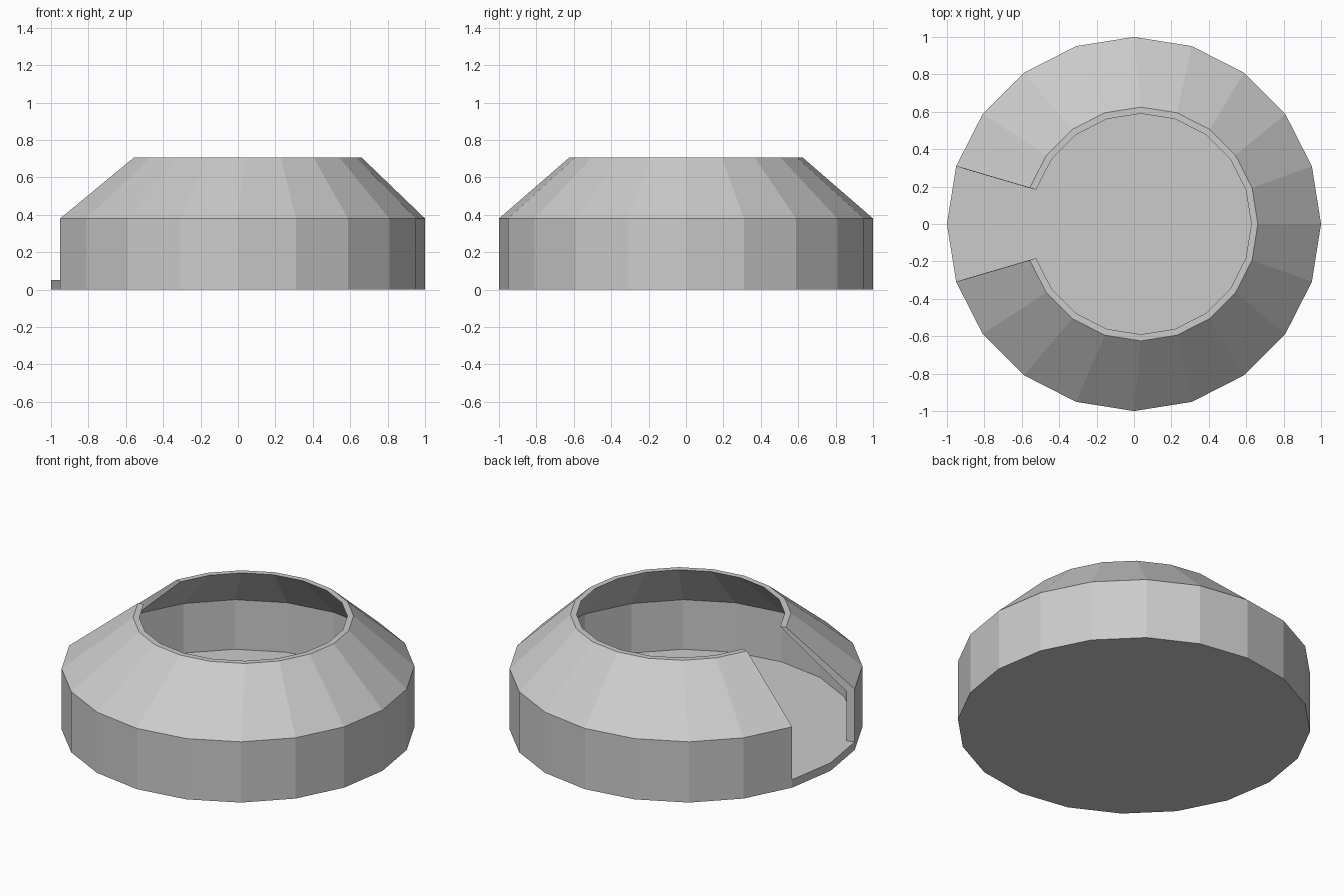
import bpy, bmesh
from math import cos, sin, radians

if "Cube" in bpy.data.objects:
    bpy.data.objects.remove(bpy.data.objects["Cube"])

SIDES = 20
STEP = 360 / SIDES

# Bowl section: radius, height, x offset (the top opening sits slightly off centre)
profile = [
    (1.0, 0.0, 0.0),      # outer foot
    (1.0, 0.05, 0.0),     # floor level outside
    (1.0, 0.38, 0.0),     # shoulder
    (0.625, 0.705, 0.037),  # outer lip
    (0.59, 0.705, 0.037),   # inner lip
    (0.95, 0.36, 0.0),    # inner shoulder
    (0.95, 0.05, 0.0),    # floor level inside
]

bm = bmesh.new()


def ring_point(angle, r, z, dx):
    a = radians(angle)
    return bm.verts.new((r * cos(a) + dx, r * sin(a), z))


# Shell swept around, leaving a two-sided doorway at -x
cols = [[ring_point(i * STEP, *p) for p in profile] for i in range(-9, 10)]
for a, b in zip(cols, cols[1:]):
    for k in range(len(profile) - 1):
        bm.faces.new((a[k], b[k], b[k + 1], a[k + 1]))

# Doorway jambs
bm.faces.new(cols[0][1:])
bm.faces.new(cols[-1][1:])

# Doorway sill
sill = [ring_point(180, *profile[k]) for k in (0, 1)]
bm.faces.new((cols[-1][0], sill[0], sill[1], cols[-1][1]))
bm.faces.new((sill[0], cols[0][0], cols[0][1], sill[1]))

# Floor and underside
bm.faces.new([c[6] for c in cols] + [cols[-1][1], sill[1], cols[0][1]])
bm.faces.new([c[0] for c in cols] + [sill[0]])

bmesh.ops.recalc_face_normals(bm, faces=bm.faces)
mesh = bpy.data.meshes.new("domed_shelter")
bm.to_mesh(mesh)
bm.free()
bpy.context.collection.objects.link(bpy.data.objects.new("domed_shelter", mesh))
